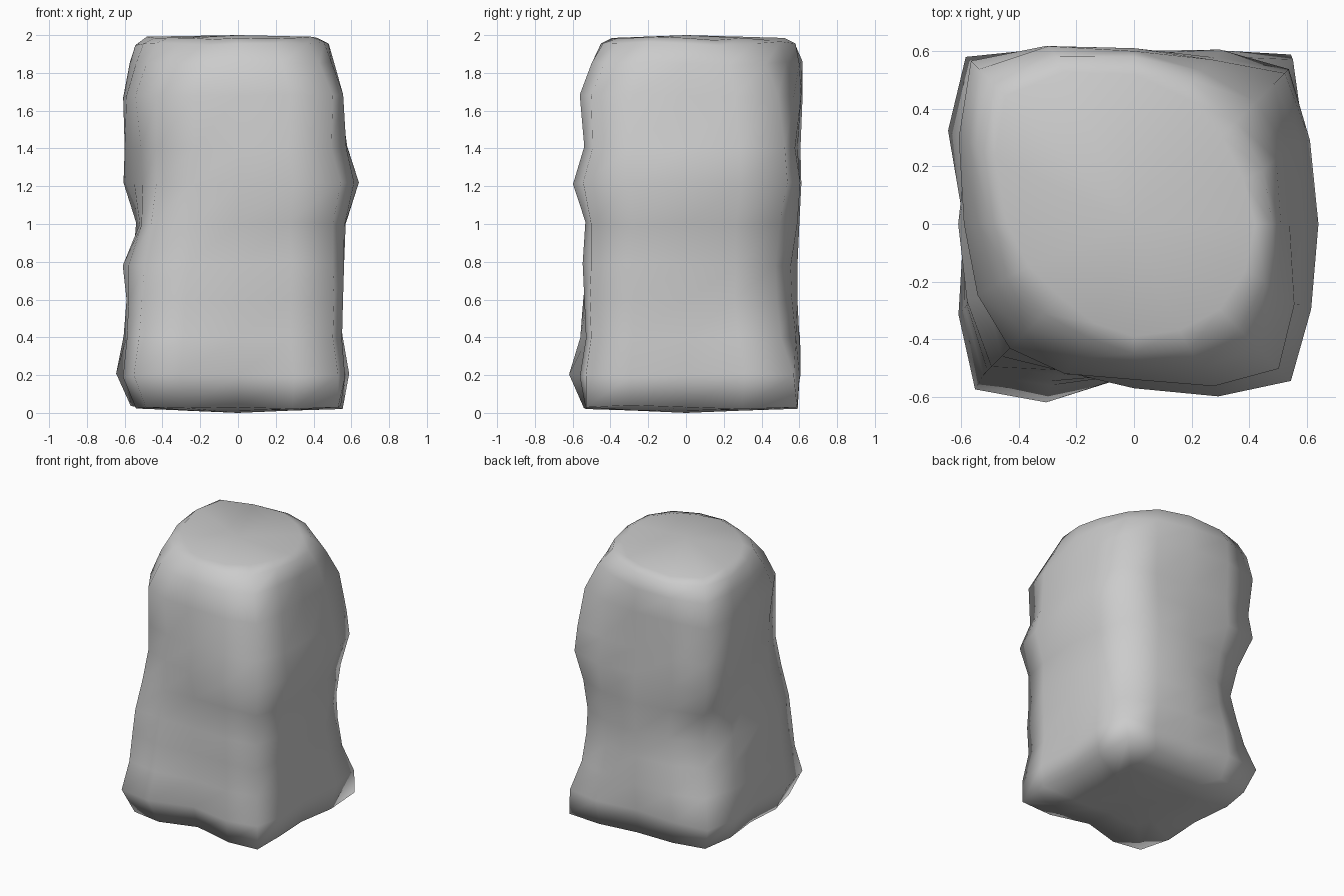
import bpy, bmesh, math, random
from mathutils import Vector

if "Cube" in bpy.data.objects:
    bpy.data.objects.remove(bpy.data.objects["Cube"])

random.seed(4)
SIDES = 8

# Height, then radius towards: right, back-right, back, back-left,
# left, front-left, front, front-right
RINGS = [
    (0.03, .52, .77, .57, .74, .53, .69, .49, .75),
    (0.20, .55, .78, .58, .82, .59, .78, .54, .75),
    (0.40, .53, .71, .60, .74, .59, .74, .52, .71),
    (0.60, .55, .68, .59, .69, .59, .72, .52, .72),
    (0.78, .55, .67, .59, .65, .61, .70, .52, .71),
    (1.00, .57, .70, .60, .70, .52, .65, .51, .71),
    (1.22, .64, .76, .60, .80, .55, .61, .57, .77),
    (1.40, .58, .74, .59, .77, .56, .61, .53, .70),
    (1.68, .54, .69, .61, .80, .59, .61, .54, .71),
    (1.85, .51, .60, .60, .76, .54, .53, .50, .61),
    (1.955, .48, .50, .58, .70, .50, .44, .45, .52),
]
TOP_RIM = (1.985, .42, .43, .52, .63, .44, .36, .39, .42)

# Local swellings: centre, push, reach
LUMPS = [
    ((-.37, -.54, .15), (0, -.06, 0), .30),
    ((.52, .55, .05), (0, .05, 0), .25),
    ((-.60, .37, .25), (-.03, 0, 0), .25),
    ((.0, -.5, .1), (0, .03, 0), .25),
]


def ring_points(row):
    """Eight control points with a curved midpoint between each pair."""
    z, radii = row[0], row[1:]
    ctrl = [Vector((r * math.cos(i * math.pi / 4), r * math.sin(i * math.pi / 4), z))
            for i, r in enumerate(radii)]
    pts = []
    for i in range(SIDES):
        a, b, c, d = (ctrl[(i + k) % SIDES] for k in (-1, 0, 1, 2))
        mid = (b + c) * 0.5625 - (a + d) * 0.0625
        jitter = 1 + random.uniform(-0.03, 0.01)
        mid.x *= jitter
        mid.y *= jitter
        mid.z += random.uniform(-0.012, 0.012)
        pts += [b, mid]
    for p in pts:
        for centre, push, reach in LUMPS:
            fall = max(0, 1 - (p - Vector(centre)).length / reach)
            p += Vector(push) * fall
    return pts


bm = bmesh.new()

# Lumpy sides, rounding over into the top rim
loops = [[bm.verts.new(p) for p in ring_points(row)] for row in RINGS + [TOP_RIM]]
top = loops[-1]

# Gently bowed underside
base = [bm.verts.new((v.co.x * .5, v.co.y * .5, 0.012)) for v in loops[0]]
loops = [base] + loops

n = SIDES * 2
for lo, hi in zip(loops, loops[1:]):
    for i in range(n):
        j = (i + 1) % n
        bm.faces.new((lo[i], lo[j], hi[j], hi[i]))

# Caps
for loop, z in ((top, 2.0), (base, 0.0)):
    centre = bm.verts.new((0, 0, z))
    for i in range(n):
        bm.faces.new((loop[i], loop[(i + 1) % n], centre))

bmesh.ops.recalc_face_normals(bm, faces=bm.faces)
for f in bm.faces:
    f.smooth = True

mesh = bpy.data.meshes.new("rock_pillar")
bm.to_mesh(mesh)
bm.free()
rock = bpy.data.objects.new("rock_pillar", mesh)
bpy.context.collection.objects.link(rock)
